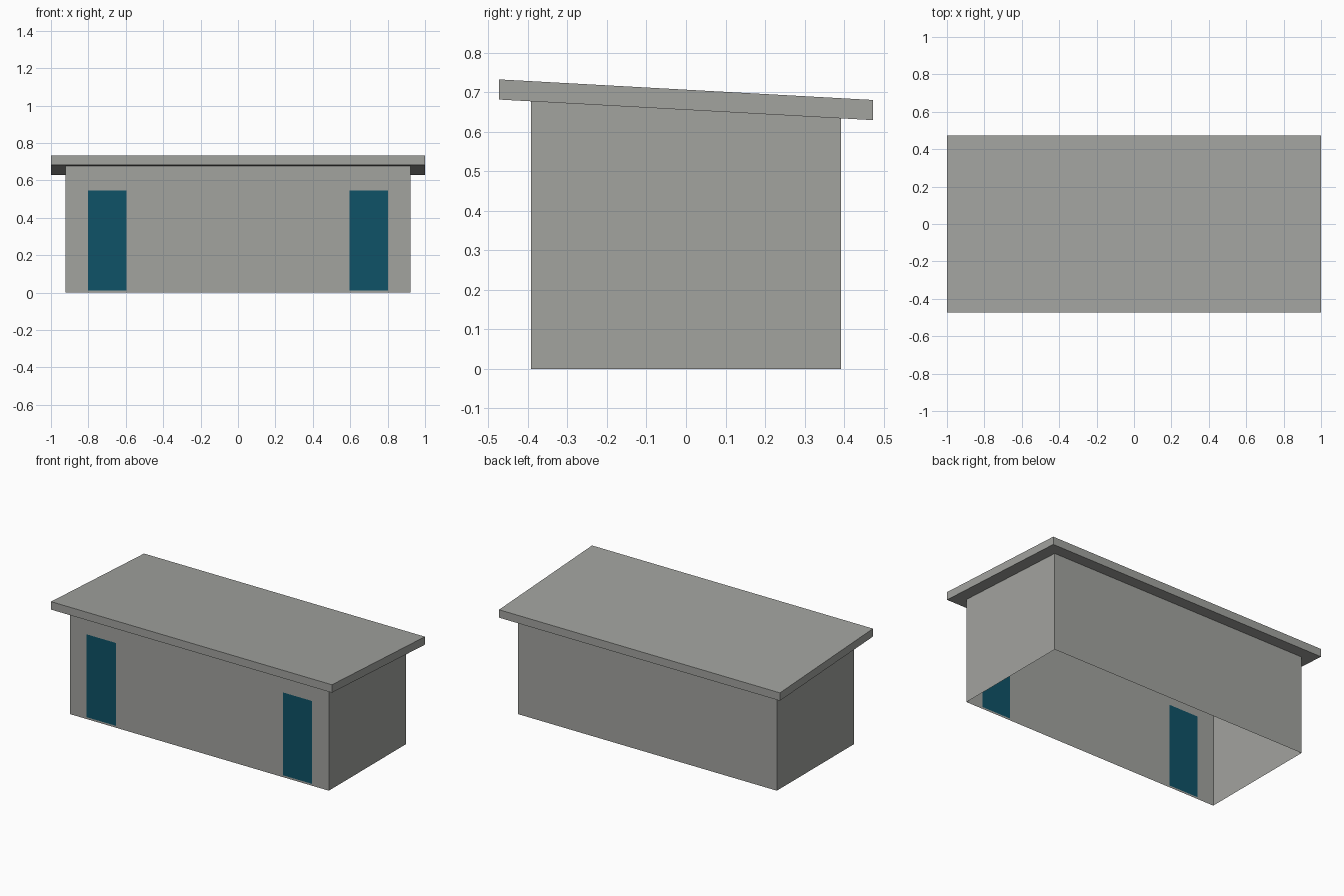
import bpy

if "Cube" in bpy.data.objects:
    bpy.data.objects.remove(bpy.data.objects["Cube"])


def srgb(*rgb):
    return [((c / 255 + 0.055) / 1.055) ** 2.4 for c in rgb] + [1.0]


def material(name, colour):
    m = bpy.data.materials.new(name)
    m.diffuse_color = colour
    m.use_nodes = True
    m.node_tree.nodes["Principled BSDF"].inputs["Base Color"].default_value = m.diffuse_color
    return m


grey = material("concrete grey", srgb(162, 163, 159))
blue = material("door blue", srgb(14, 82, 103))


def make(name, verts, faces, mats, indices=None):
    me = bpy.data.meshes.new(name)
    me.from_pydata(verts, [], faces)
    for m in mats:
        me.materials.append(m)
    if indices:
        for p, i in zip(me.polygons, indices):
            p.material_index = i
    me.update()
    ob = bpy.data.objects.new(name, me)
    bpy.context.collection.objects.link(ob)
    return ob


# Roof slope: underside height at a given depth
RX, RY, THICK = 1.0, 0.473, 0.051


def under(y):
    return 0.656 - 0.055 * y


# Sloping roof slab with upright edges
roof_verts = [(x, y, under(y) + t) for t in (0, THICK)
              for x, y in ((-RX, -RY), (RX, -RY), (RX, RY), (-RX, RY))]
roof_faces = [(3, 2, 1, 0), (4, 5, 6, 7)]
roof_faces += [(i, (i + 1) % 4, (i + 1) % 4 + 4, i + 4) for i in range(4)]
make("roof", roof_verts, roof_faces, [grey])

# Side and back walls, open underneath
WX, WY = 0.922, 0.393
plan = [(WX, -WY), (WX, WY), (-WX, WY), (-WX, -WY)]
wall_verts = [(x, y, 0) for x, y in plan] + [(x, y, under(y)) for x, y in plan]
make("side_and_back_walls", wall_verts,
     [(i, i + 1, i + 5, i + 4) for i in range(3)], [grey])

# Front wall as a grid with the two doors as coloured cells
xs = [-WX, -0.803, -0.595, 0.595, 0.803, WX]
zs = [0, 0.012, 0.545, under(-WY)]
n = len(xs)
front_verts = [(x, -WY, z) for z in zs for x in xs]
faces, indices = [], []
for r in range(len(zs) - 1):
    for c in range(n - 1):
        a = r * n + c
        faces.append((a, a + 1, a + n + 1, a + n))
        indices.append(1 if r == 1 and c in (1, 3) else 0)
make("front_wall_with_doors", front_verts, faces, [grey, blue], indices)
